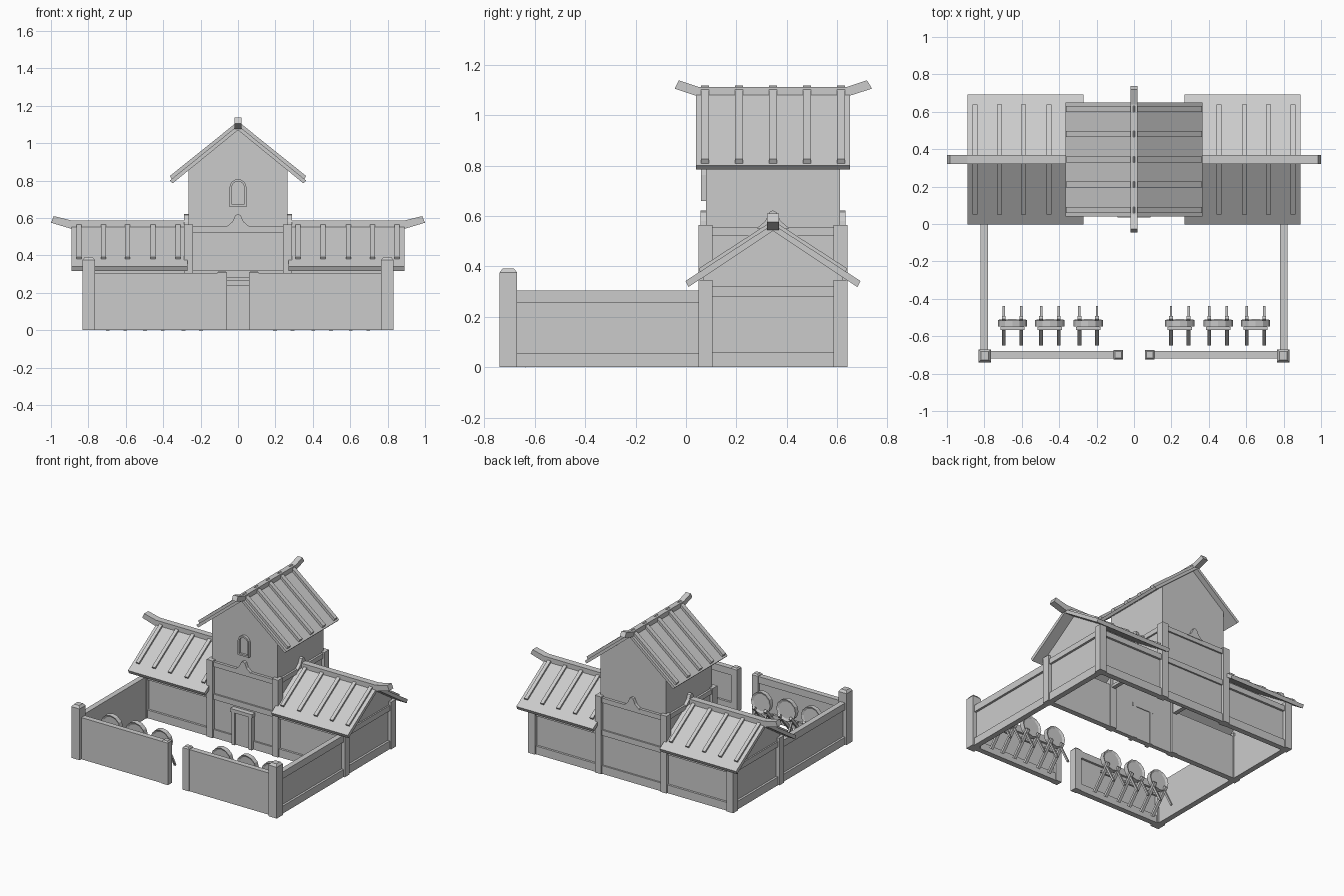
import bpy, bmesh, math
from mathutils import Vector, Matrix

if "Cube" in bpy.data.objects:
    bpy.data.objects.remove(bpy.data.objects["Cube"])

AX = {'x': lambda d, u, v: (d, u, v), 'y': lambda d, u, v: (u, d, v), 'z': lambda d, u, v: (u, v, d)}


def finish(bm, name, mirror=False):
    bmesh.ops.recalc_face_normals(bm, faces=bm.faces)
    me = bpy.data.meshes.new(name)
    bm.to_mesh(me)
    bm.free()
    ob = bpy.data.objects.new(name, me)
    bpy.context.collection.objects.link(ob)
    if mirror:
        ob.modifiers.new("Mirror", 'MIRROR')
    return ob


def prism(bm, axis, poly, d0, d1):
    a, b = ([bm.verts.new(AX[axis](d, u, v)) for u, v in poly] for d in (d0, d1))
    bm.faces.new(a)
    bm.faces.new(b)
    n = len(poly)
    for i in range(n):
        j = (i + 1) % n
        bm.faces.new((a[i], a[j], b[j], b[i]))


def box(bm, x0, x1, y0, y1, z0, z1, inset=0):
    vs = bmesh.ops.create_cube(bm, size=1)['verts']
    for v in vs:
        k = inset if v.co.z > 0 else 0
        v.co = (x1 - k if v.co.x > 0 else x0 + k, y1 - k if v.co.y > 0 else y0 + k,
                z1 if v.co.z > 0 else z0)


def beam(bm, p, q, w):
    p, q = Vector(p), Vector(q)
    m = Matrix.Translation((p + q) / 2) @ (q - p).to_track_quat('Z', 'Y').to_matrix().to_4x4()
    bmesh.ops.create_cube(bm, size=1, matrix=m @ Matrix.Diagonal((w, w, (q - p).length, 1)))


def wall(bm, axis, u0, u1, z0, z1, outer, inner, bot, top):
    """Rails along top and bottom with a recessed panel between."""
    def b(d0, d1, za, zb):
        prism(bm, axis, [(u0, za), (u1, za), (u1, zb), (u0, zb)], d0, d1)
    b(outer, inner, z0, z0 + bot)
    b(outer, inner, z1 - top, z1)
    b(outer + (inner - outer) * 0.4, inner, z0 + bot, z1 - top)


YC = 0.345  # ridge line of the building

# Wing walls: front, back and gable end
bm = bmesh.new()
wall(bm, 'y', 0.29, 0.78, 0, 0.32, 0.06, 0.10, 0.06, 0.04)
wall(bm, 'y', 0.29, 0.78, 0, 0.32, 0.63, 0.59, 0.06, 0.04)
wall(bm, 'x', 0.10, 0.59, 0, 0.32, 0.82, 0.78, 0.06, 0.04)
prism(bm, 'x', [(0.07, 0.32), (0.62, 0.32), (0.62, 0.36), (YC, 0.545), (0.07, 0.36)], 0.785, 0.81)
finish(bm, "wing_walls", True)

# Corner posts of the wings and tower
bm = bmesh.new()
for y0 in (0.05, 0.585):
    box(bm, 0.775, 0.83, y0, y0 + 0.055, 0, 0.345)
    box(bm, 0.24, 0.29, y0, y0 + 0.055, 0, 0.565)
finish(bm, "building_posts", True)

# Tower base walls
bm = bmesh.new()
for o, i in ((0.06, 0.09), (0.63, 0.60)):
    wall(bm, 'y', -0.24, 0.24, 0, 0.30, o, i, 0.06, 0.02)
    wall(bm, 'y', -0.24, 0.24, 0.30, 0.555, o, i, 0.02, 0.035)
for s in (-1, 1):
    wall(bm, 'x', 0.10, 0.59, 0.30, 0.555, s * 0.28, s * 0.25, 0.02, 0.035)
box(bm, -0.25, 0.25, 0.09, 0.60, 0.53, 0.55)
finish(bm, "tower_base")

# Pointed crests on the four tower rims
crest = [(-0.065, 0.55), (0.065, 0.55), (0.03, 0.58), (0.014, 0.615), (0, 0.622), (-0.014, 0.615), (-0.03, 0.58)]
bm = bmesh.new()
for y0 in (0.057, 0.61):
    prism(bm, 'y', crest, y0, y0 + 0.023)
for x0 in (-0.288, 0.265):
    prism(bm, 'x', [(u + YC, v) for u, v in crest], x0, x0 + 0.023)
finish(bm, "rim_crests")

# Upper room with gables
bm = bmesh.new()
prism(bm, 'y', [(-0.265, 0.55), (0.265, 0.55), (0.265, 0.865), (0, 1.08), (-0.265, 0.865)], 0.08, 0.61)
finish(bm, "upper_room")

# Arched window: frame ring and recessed pane


def arch(w, z0, zs):
    return [(-w, z0), (w, z0)] + [(w * math.cos(t * math.pi / 8), zs + w * math.sin(t * math.pi / 8)) for t in range(9)]


bm = bmesh.new()
loops = [[bm.verts.new((u, y, v)) for u, v in p] for p, y in (
    (arch(0.045, 0.66, 0.763), 0.082), (arch(0.045, 0.66, 0.763), 0.06),
    (arch(0.033, 0.672, 0.763), 0.06), (arch(0.033, 0.672, 0.763), 0.076))]
for a, b in zip(loops, loops[1:]):
    for i in range(len(a)):
        j = (i + 1) % len(a)
        bm.faces.new((a[i], a[j], b[j], b[i]))
bm.faces.new(loops[3])
finish(bm, "arched_window")

# Door and its frame
bm = bmesh.new()
for s in (-1, 1):
    box(bm, s * 0.07 - 0.012, s * 0.07 + 0.012, 0.04, 0.095, 0, 0.26)
box(bm, -0.088, 0.088, 0.035, 0.095, 0.24, 0.265)
box(bm, -0.06, 0.06, 0.055, 0.09, 0, 0.24)
finish(bm, "door")

# Upper roof: slab, battens, ridge beam
bm = bmesh.new()
prism(bm, 'y', [(0, 1.095), (0.365, 0.80), (0.35, 0.785), (0, 1.07)], 0.04, 0.65)
finish(bm, "upper_roof", True)
bm = bmesh.new()
for y in (0.075, 0.21, 0.345, 0.48, 0.615):
    prism(bm, 'y', [(0, 1.117), (0.364, 0.825), (0.355, 0.807), (0, 1.09)], y - 0.016, y + 0.016)
finish(bm, "upper_roof_battens", True)
bm = bmesh.new()
prism(bm, 'x', [(-0.045, 1.105), (-0.028, 1.138), (0.05, 1.112), (0.64, 1.112), (0.718, 1.138),
                (0.738, 1.105), (0.65, 1.077), (0.04, 1.077)], -0.02, 0.02)
finish(bm, "upper_ridge_beam")

# Wing roofs: slabs, battens, ridge beams
bm, bt = bmesh.new(), bmesh.new()
for s in (-1, 1):
    def side(pts):
        return [(YC - s * u, v) for u, v in pts]
    prism(bm, 'x', side([(0, 0.567), (0.347, 0.342), (0.335, 0.318), (0, 0.54)]), 0.27, 0.89)
    for x in (0.32, 0.455, 0.59, 0.72, 0.85):
        prism(bt, 'x', side([(0, 0.582), (0.295, 0.391), (0.287, 0.376), (0, 0.56)]), x - 0.013, x + 0.013)
finish(bm, "wing_roofs", True)
finish(bt, "wing_roof_battens", True)
bm = bmesh.new()
prism(bm, 'y', [(0.26, 0.545), (0.90, 0.545), (1.0, 0.575), (0.985, 0.61), (0.89, 0.587), (0.26, 0.587)],
      YC - 0.024, YC + 0.024)
finish(bm, "wing_ridge_beams", True)

# Courtyard fence
bm = bmesh.new()
wall(bm, 'x', -0.68, 0.06, 0, 0.305, 0.82, 0.78, 0.055, 0.05)
finish(bm, "side_fence", True)
bm = bmesh.new()
wall(bm, 'y', 0.10, 0.78, 0, 0.305, -0.68, -0.72, 0.055, 0.05)
finish(bm, "front_fence", True)
bm = bmesh.new()
box(bm, 0.765, 0.832, -0.74, -0.67, 0, 0.375)
box(bm, 0.765, 0.832, -0.74, -0.67, 0.375, 0.392, 0.013)
finish(bm, "fence_corner_posts", True)
bm = bmesh.new()
box(bm, 0.06, 0.11, -0.725, -0.675, 0, 0.308)
box(bm, 0.06, 0.11, -0.725, -0.675, 0.308, 0.318, 0.008)
finish(bm, "gate_posts", True)

# Round practice targets on stands, facing the house
for i, x in enumerate((0.245, 0.45, 0.65)):
    bm = bmesh.new()
    m = Matrix.Translation((x, -0.53, 0.21)) @ Matrix.Rotation(math.radians(-87), 4, 'X')
    bmesh.ops.create_cone(bm, cap_ends=True, segments=12, radius1=0.078, radius2=0.078, depth=0.034, matrix=m)
    for cap in [f for f in bm.faces if len(f.verts) == 12]:
        n = cap.normal.copy()
        bmesh.ops.inset_region(bm, faces=[cap], thickness=0.016)
        bmesh.ops.translate(bm, vec=-n * 0.008, verts=cap.verts)
    finish(bm, f"target_disc_{i + 1}", True)
    bm = bmesh.new()
    for s in (-0.047, 0.047):
        beam(bm, (x + s, -0.50, 0.17), (x + s, -0.643, 0.005), 0.02)
        beam(bm, (x + s, -0.515, 0.14), (x + s, -0.445, 0.005), 0.013)
    beam(bm, (x - 0.065, -0.56, 0.12), (x + 0.065, -0.56, 0.12), 0.016)
    finish(bm, f"target_stand_{i + 1}", True)
